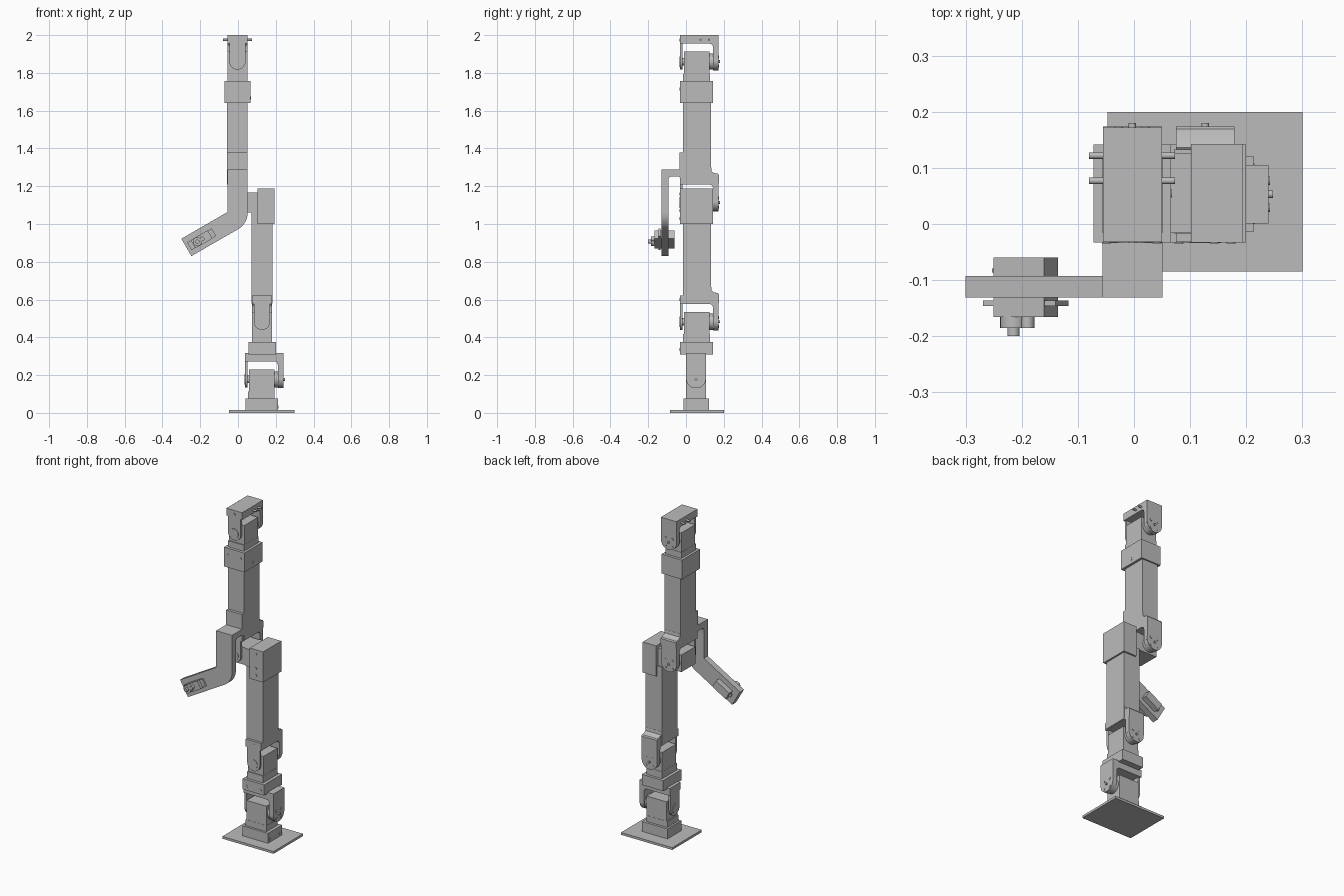
import bpy, bmesh, math
from mathutils import Matrix, Vector

if "Cube" in bpy.data.objects:
    bpy.data.objects.remove(bpy.data.objects["Cube"])

GREY = bpy.data.materials.new("mid grey")
GREY.diffuse_color = (0.5, 0.5, 0.5, 1)
GREY.use_nodes = True
GREY.node_tree.nodes["Principled BSDF"].inputs["Base Color"].default_value = GREY.diffuse_color
ID = Matrix.Identity(4)


def finish(name, bm, m=ID, smooth=False):
    bmesh.ops.recalc_face_normals(bm, faces=bm.faces)
    bm.transform(m)
    me = bpy.data.meshes.new(name)
    bm.to_mesh(me)
    bm.free()
    me.materials.append(GREY)
    ob = bpy.data.objects.new(name, me)
    bpy.context.collection.objects.link(ob)
    if smooth:
        bpy.ops.object.select_all(action='DESELECT')
        ob.select_set(True)
        bpy.context.view_layer.objects.active = ob
        bpy.ops.object.shade_smooth_by_angle(angle=math.radians(35))
    return ob


def box(name, x, y, z, m=ID):
    bm = bmesh.new()
    bmesh.ops.create_cube(bm, size=1)
    for v in bm.verts:
        v.co = [(r[0] + r[1]) / 2 + c * (r[1] - r[0]) for c, r in zip(v.co, (x, y, z))]
    return finish(name, bm, m)


def cyl(name, p, q, r, m=ID, n=24):
    p, q = Vector(p), Vector(q)
    bm = bmesh.new()
    bmesh.ops.create_cone(bm, cap_ends=True, segments=n, radius1=r, radius2=r, depth=(q - p).length)
    rot = (q - p).to_track_quat('Z', 'Y').to_matrix().to_4x4()
    return finish(name, bm, m @ Matrix.Translation((p + q) / 2) @ rot, True)


def prism(name, pts, lo, hi, axis, m=ID):
    """Extrude a closed profile along x (points are y,z) or y (points are x,z)."""
    bm = bmesh.new()
    place = (lambda p, d: (d, p[0], p[1])) if axis == 'x' else (lambda p, d: (p[0], d, p[1]))
    a = [bm.verts.new(place(p, lo)) for p in pts]
    b = [bm.verts.new(place(p, hi)) for p in pts]
    bm.faces.new(a)
    bm.faces.new(b)
    n = len(pts)
    for i in range(n):
        bm.faces.new((a[i], a[(i + 1) % n], b[(i + 1) % n], b[i]))
    return finish(name, bm, m, True)


def arc(cx, cz, r, a0, a1, n):
    return [(cx + r * math.cos(math.radians(a0 + (a1 - a0) * i / n)),
             cz + r * math.sin(math.radians(a0 + (a1 - a0) * i / n))) for i in range(n + 1)]


def screw(name, p, d, r=0.008):
    p, d = Vector(p), Vector(d)
    cyl(name, p - d * 0.01, p + d * 0.002, r, n=14)


# Joint parts: local y is the hinge axis, z is up, origin is on the hinge
def servo(name, m, w=0.0525):
    box(name + "_servo", (-w, w), (-0.067, 0.067), (-0.108, 0.053), m)
    box(name + "_servo_rim", (-w * 1.02, w * 1.02), (-0.073, 0.069), (-0.108, -0.065), m)
    cyl(name + "_horn", (0, 0.06, 0), (0, 0.09, 0), 0.043, m)
    cyl(name + "_pivot", (0, -0.078, 0), (0, -0.06, 0), 0.02, m)


def bracket(name, m, shoulder):
    # bar with rounded inner corner, drops into the thick arm
    top = [(-0.089, 0.14), (-0.089, 0.095), (0.066, 0.095)]
    top += arc(0.066, 0.075, 0.02, 90, 0, 5) + [(0.086, 0.0), (0.115, 0.0)]
    if shoulder:
        top += [(0.117, 0.145), (0.112, 0.152), (0.09, 0.156), (0.079, 0.165), (0.077, 0.185), (0.05, 0.185), (0.05, 0.14)]
    else:
        top += [(0.115, 0.14)]
    prism(name + "_bracket", top, -0.0525, 0.0525, 'x', m)
    # rounded ends of both arms
    prism(name + "_thick_arm_end", arc(0, 0.006, 0.0525, 180, 360, 20), 0.086, 0.115, 'y', m)
    prism(name + "_thin_arm", [(0.0425, 0.12), (-0.0425, 0.12)] + arc(0, 0, 0.0425, 180, 360, 20),
          -0.0885, -0.075, 'y', m)
    # fasteners
    cyl(name + "_axle_screw", (0, 0.11, 0), (0, 0.123, 0), 0.007, m, 14)
    for sx in (-1, 1):
        for sz in (-1, 1):
            cyl(name + "_arm_screw", (sx * 0.024, 0.105, sz * 0.024), (sx * 0.024, 0.117, sz * 0.024), 0.008, m, 14)
    cyl(name + "_bearing", (0, -0.091, 0), (0, -0.08, 0), 0.028, m)


YC, LX, UX = 0.057, 0.127, -0.003   # depth centre, leg centre, upper limb centre

# Base plate and foot block
box("base_plate", (-0.047, 0.3), (-0.085, 0.2), (0, 0.014))
box("foot_block", (0.04, 0.213), (-0.014, 0.121), (0.014, 0.075))
for y in (0.008, 0.1):
    screw("foot_screw", (0.213, y, 0.032), (1, 0, 0))

# Ankle joint, turned so that its hinge runs along x
ankle = Matrix.Translation((0.125, 0.053, 0.177)) @ Matrix.Rotation(-math.pi / 2, 4, 'Z')
servo("ankle", ankle)
bracket("ankle", ankle, False)

# Shin collar and knee joint
box("shin_collar", (0.055, 0.2), (-0.033, 0.142), (0.31, 0.375))
for x in (0.08, 0.173):
    screw("collar_screw", (x, -0.033, 0.335), (0, -1, 0))
knee = Matrix.Translation((LX, YC, 0.482))
servo("knee", knee)
bracket("knee", knee, True)
screw("knee_screw", (LX, -0.032, 0.6), (0, -1, 0))
screw("knee_side_screw", (LX + 0.0525, 0.07, 0.6), (1, 0, 0))

# Thigh and hip block
box("thigh", (0.071, 0.182), (-0.017, 0.133), (0.58, 1.062))
box("hip_block", (0.102, 0.193), (-0.033, 0.143), (1.0, 1.187))
for z in (1.03, 1.072, 1.16):
    screw("hip_screw", (0.143, -0.033, z), (0, -1, 0))

# Hip joint, its servo lies sideways into the hip block
hip = Matrix.Translation((UX, YC, 1.114))
servo("hip", hip @ Matrix.Rotation(-math.pi / 2, 4, 'Y'))
bracket("hip", hip, True)
screw("hip_side_screw", (UX + 0.0525, 0.07, 1.228), (1, 0, 0))

# Upper limb and collar
box("upper_limb", (-0.057, 0.051), (-0.017, 0.133), (1.21, 1.66))
box("upper_collar", (-0.072, 0.066), (-0.033, 0.142), (1.64, 1.758))
for x in (-0.049, 0.041):
    screw("upper_collar_screw", (x, -0.033, 1.715), (0, -1, 0))
screw("upper_collar_side_screw", (0.066, 0.055, 1.668), (1, 0, 0))

# Top joint and its cross rods
head = Matrix.Translation((UX, YC, 1.86))
servo("top", head)
bracket("top", head, False)
for y in (0.077, 0.122):
    cyl("cross_rod", (-0.08, y, 1.975), (0.073, y, 1.975), 0.006, n=14)
screw("top_front_screw", (UX, -0.032, 1.975), (0, -1, 0))

# Side arm: mounting plate, offset bar and bent arm
box("arm_mount_plate", (-0.057, 0.051), (-0.034, -0.012), (1.247, 1.378))
side = [(-0.02, 1.288), (-0.02, 1.252), (-0.075, 1.252)] + arc(-0.075, 1.234, 0.018, 90, 180, 5)
side += [(-0.093, 1.2), (-0.131, 1.2), (-0.131, 1.288)]
prism("arm_offset_bar", side, -0.056, 0.051, 'x')
bend = [(-0.056, 1.21), (0.051, 1.21)] + arc(-0.05, 1.06, 0.101, 0, -60, 12)
bend += [(-0.247, 0.83), (-0.3, 0.922), (-0.056, 1.063)]
prism("bent_arm", bend, -0.131, -0.093, 'y')

# Small servo set through the end of the arm
tip = Matrix.Translation((-0.193, 0, 0.919)) @ Matrix.Rotation(math.radians(-30), 4, 'Y')
box("small_servo", (-0.052, 0.052), (-0.166, -0.06), (-0.025, 0.025), tip)
box("small_servo_flange", (-0.075, 0.075), (-0.146, -0.136), (-0.023, 0.023), tip)
cyl("small_servo_gear_cover", (-0.025, -0.185, 0), (-0.025, -0.16, 0), 0.024, tip)
cyl("small_servo_gear_boss", (0.004, -0.185, 0), (0.004, -0.16, 0), 0.012, tip)
cyl("small_servo_shaft", (-0.025, -0.2, 0), (-0.025, -0.18, 0), 0.011, tip, 16)
box("small_servo_cable", (-0.064, -0.045), (-0.086, -0.079), (-0.01, 0.01), tip)
